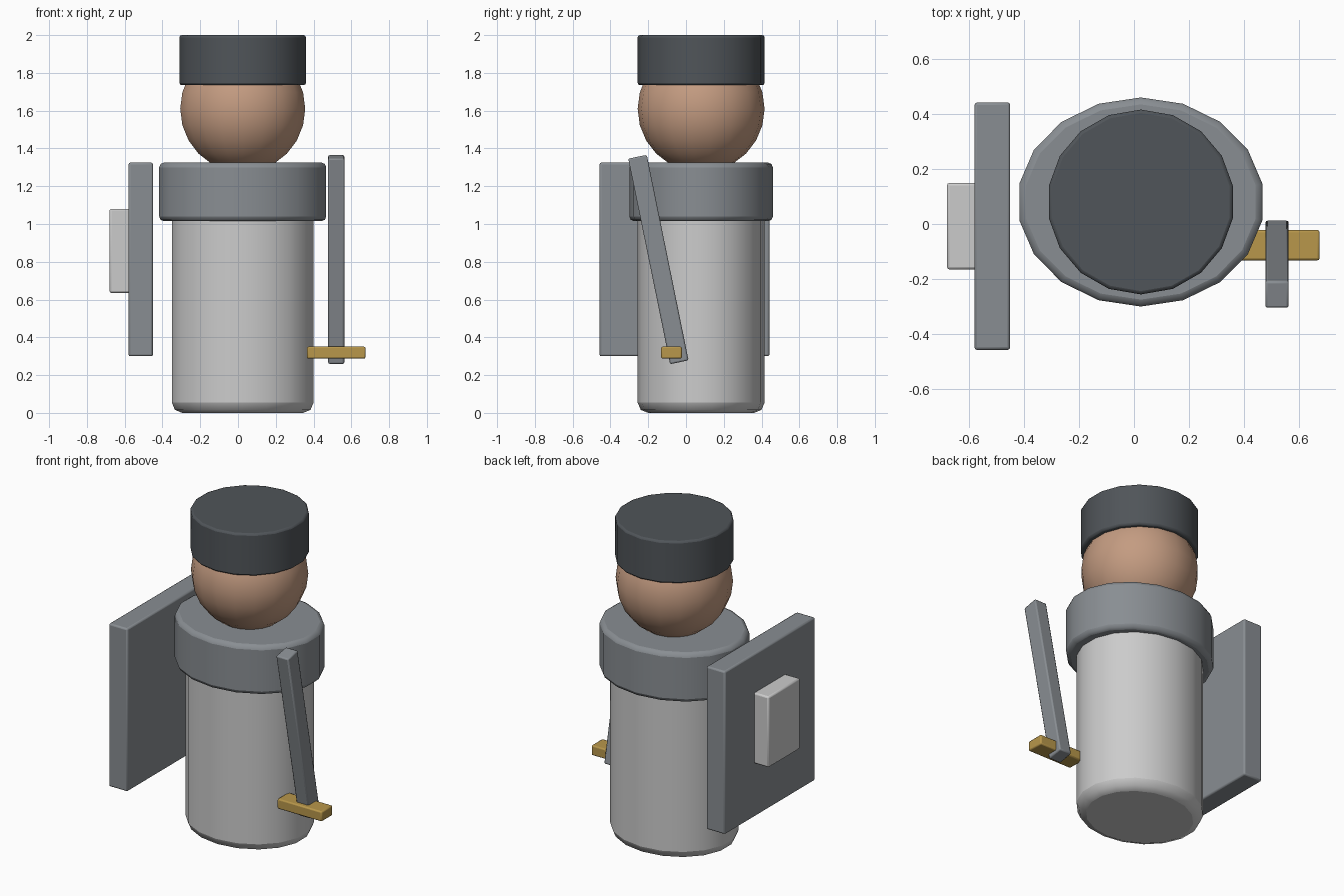
import bpy
from math import radians

if "Cube" in bpy.data.objects:
    bpy.data.objects.remove(bpy.data.objects["Cube"])


def material(name, rgb):
    m = bpy.data.materials.new(name)
    m.diffuse_color = (*rgb, 1)
    m.use_nodes = True
    m.node_tree.nodes["Principled BSDF"].inputs["Base Color"].default_value = m.diffuse_color
    return m


STEEL = material("steel", (0.25, 0.27, 0.29))
DARK = material("dark_cloth", (0.08, 0.09, 0.1))
SKIN = material("skin", (0.55, 0.33, 0.22))
BRASS = material("brass", (0.48, 0.31, 0.07))


def finish(name, mat, bevel=0, angle=35):
    o = bpy.context.object
    o.name = name
    bpy.ops.object.transform_apply(location=False, rotation=False, scale=True)
    if mat:
        o.data.materials.append(mat)
    if bevel:
        b = o.modifiers.new("bevel", 'BEVEL')
        b.width = bevel
        b.segments = 2
        b.limit_method = 'ANGLE'
        b.angle_limit = radians(35)
    bpy.ops.object.shade_smooth_by_angle(angle=radians(angle))
    return o


def drum(name, rx, ry, z0, z1, mat=None, bevel=0.0):
    bpy.ops.mesh.primitive_cylinder_add(vertices=18, radius=1, depth=1,
                                        location=(0.025, 0.08, (z0 + z1) / 2))
    bpy.context.object.scale = (rx, ry, z1 - z0)
    return finish(name, mat, bevel)


def box(name, loc, size, mat=None, bevel=0.01, tilt=0):
    bpy.ops.mesh.primitive_cube_add(size=1, location=loc, rotation=(tilt, 0, 0))
    bpy.context.object.scale = size
    return finish(name, mat, bevel, 30)


# Body, collar, head and hat
drum("body", 0.381, 0.336, 0, 1.1, None, 0.055)
drum("collar", 0.449, 0.38, 1.015, 1.325, STEEL, 0.025)
bpy.ops.mesh.primitive_uv_sphere_add(segments=18, ring_count=12, radius=0.336,
                                     location=(0.025, 0.08, 1.61))
finish("head", SKIN, 0, 60)
drum("hat", 0.34, 0.336, 1.735, 2.0, DARK, 0.012)

# Shield with raised boss
box("shield", (-0.515, -0.008, 0.8125), (0.13, 0.9, 1.025), STEEL)
box("shield_boss", (-0.625, -0.008, 0.858), (0.11, 0.315, 0.445))

# Sword: tilted blade and level crossguard
box("sword_blade", (0.52, -0.146, 0.812), (0.085, 0.1, 1.11), STEEL, 0.008, radians(11.5))
box("sword_guard", (0.52, -0.077, 0.319), (0.31, 0.11, 0.063), BRASS, 0.008)
